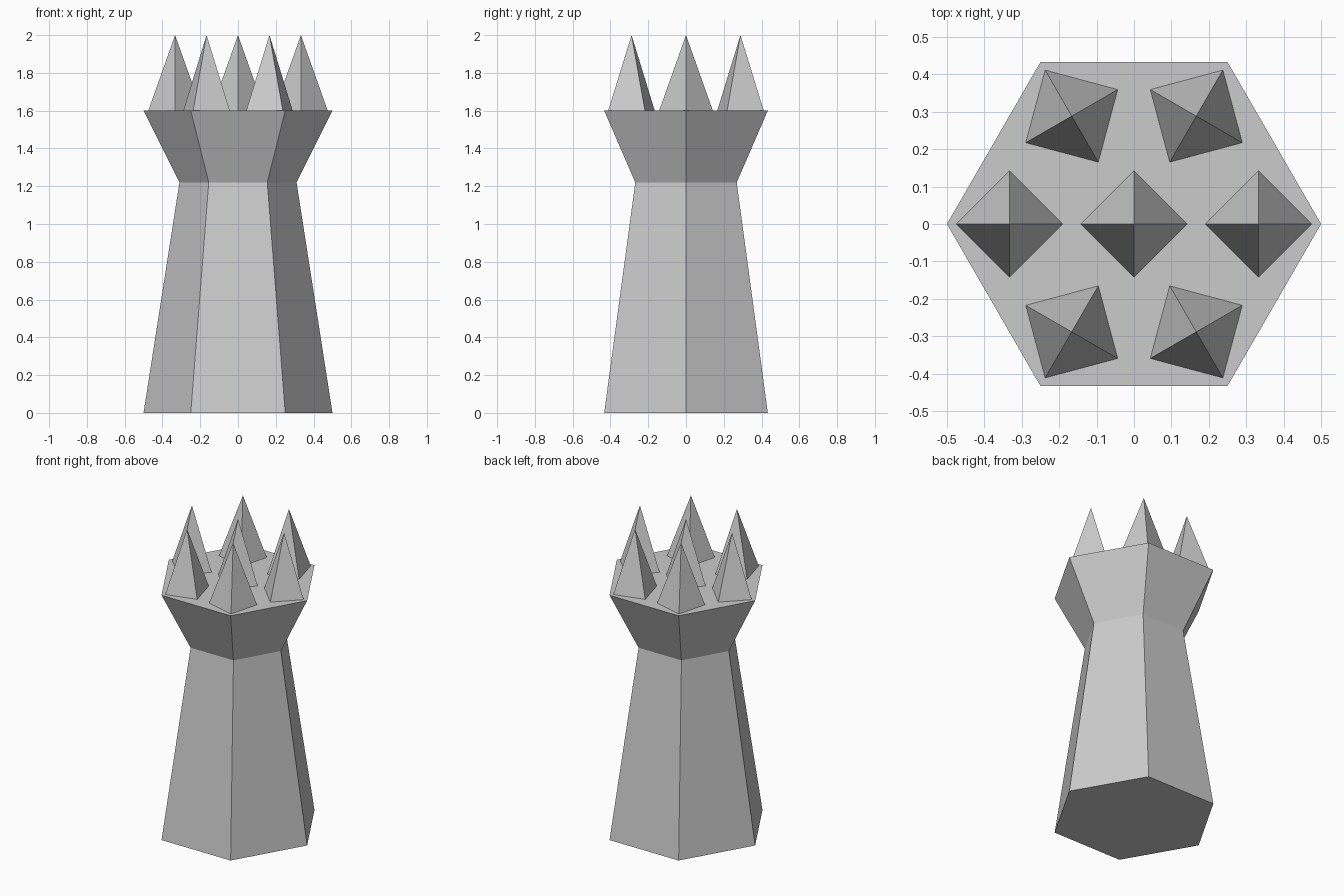
import bpy
import bmesh
from math import radians, cos, sin

cube = bpy.data.objects.get("Cube")
if cube:
    bpy.data.objects.remove(cube)

SIDES = 6
TOP = 1.6
SPIKE_RING = 0.333

stone = bpy.data.materials.new("grey_stone")
stone.use_nodes = True
colour = (0.6, 0.6, 0.6, 1)
stone.diffuse_color = colour
stone.node_tree.nodes["Principled BSDF"].inputs["Base Color"].default_value = colour


def make_object(name, bm, location=(0, 0, 0), angle=0):
    bmesh.ops.recalc_face_normals(bm, faces=bm.faces)
    mesh = bpy.data.meshes.new(name)
    bm.to_mesh(mesh)
    bm.free()
    mesh.materials.append(stone)
    obj = bpy.data.objects.new(name, mesh)
    obj.location = location
    obj.rotation_euler.z = angle
    bpy.context.collection.objects.link(obj)


# Tower: a hexagonal shaft that narrows, then flares into a head
bm = bmesh.new()
rings = []
for radius, z in ((0.5, 0), (0.31, 1.22), (0.5, TOP)):
    angles = [radians(360 * i / SIDES) for i in range(SIDES)]
    rings.append([bm.verts.new((radius * cos(a), radius * sin(a), z)) for a in angles])
for low, high in zip(rings, rings[1:]):
    for i in range(SIDES):
        j = (i + 1) % SIDES
        bm.faces.new((low[i], low[j], high[j], high[i]))
bm.faces.new(rings[0])
bm.faces.new(rings[-1])
make_object("tower", bm)


# Spikes: four-sided pyramids, each with a corner pointing outward
def spike(name, x, y, angle):
    bm = bmesh.new()
    base = [bm.verts.new((0.142 * cos(radians(a)), 0.142 * sin(radians(a)), 0))
            for a in range(0, 360, 90)]
    tip = bm.verts.new((0, 0, 2 - TOP))
    for i in range(4):
        bm.faces.new((base[i], base[(i + 1) % 4], tip))
    bm.faces.new(base)
    make_object(name, bm, (x, y, TOP), angle)


spike("centre_spike", 0, 0, 0)
for i in range(SIDES):
    a = radians(360 * i / SIDES)
    spike(f"crown_spike_{i + 1}", SPIKE_RING * cos(a), SPIKE_RING * sin(a), a)
